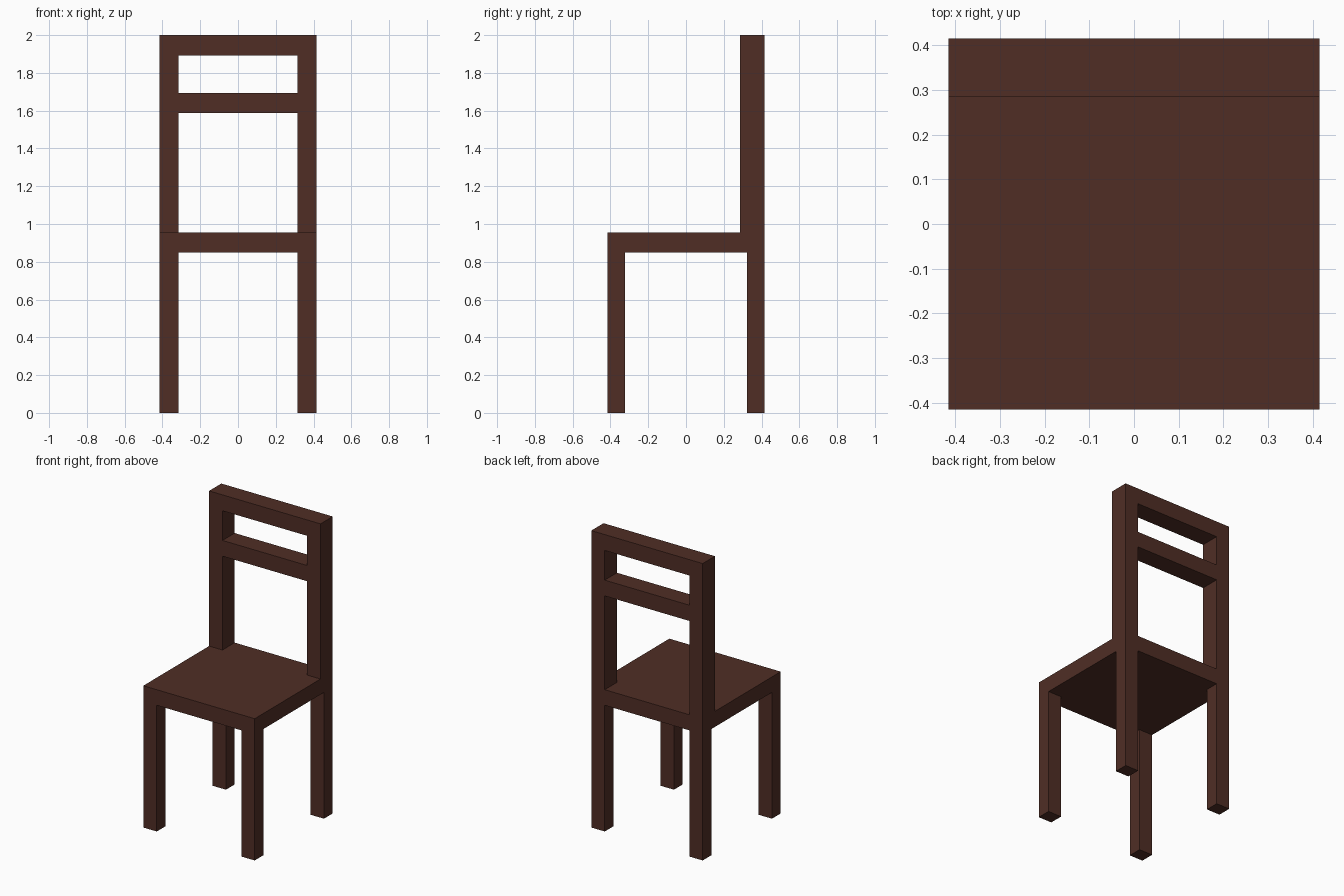
import bpy
import bmesh

if "Cube" in bpy.data.objects:
    bpy.data.objects.remove(bpy.data.objects["Cube"])

HALF = 0.415         # half width and half depth of the chair
INNER = 0.315        # inner x of legs and posts
SEAT_BOTTOM, SEAT_TOP, TOP = 0.85, 0.955, 2.0
BACK_FRONT = 0.285   # front face of the backrest

wood = bpy.data.materials.new("dark brown wood")
wood.diffuse_color = (0.08, 0.027, 0.0185, 1.0)
wood.use_nodes = True
wood.node_tree.nodes["Principled BSDF"].inputs["Base Color"].default_value = wood.diffuse_color


def box(name, x, y, z):
    """Flat-faced box spanning the given (min, max) ranges."""
    bm = bmesh.new()
    bmesh.ops.create_cube(bm, size=1.0)
    for v in bm.verts:
        v.co = [r[0] if c < 0 else r[1] for c, r in zip(v.co, (x, y, z))]
    mesh = bpy.data.meshes.new(name)
    bm.to_mesh(mesh)
    bm.free()
    mesh.materials.append(wood)
    obj = bpy.data.objects.new(name, mesh)
    bpy.context.collection.objects.link(obj)
    return obj


# Seat slab
box("seat", (-HALF, HALF), (-HALF, HALF), (SEAT_BOTTOM, SEAT_TOP))

# Legs and backrest posts on both sides
for side, x in (("left", (-HALF, -INNER)), ("right", (INNER, HALF))):
    box("front_leg_" + side, x, (-HALF, -0.322), (0, SEAT_BOTTOM))
    box("back_leg_" + side, x, (0.322, HALF), (0, SEAT_BOTTOM))
    box("back_post_" + side, x, (BACK_FRONT, HALF), (SEAT_TOP, TOP))

# Backrest rails between the posts
for name, z in (("middle_rail", (1.587, 1.693)), ("top_rail", (1.893, TOP))):
    box(name, (-INNER, INNER), (BACK_FRONT, HALF), z)
